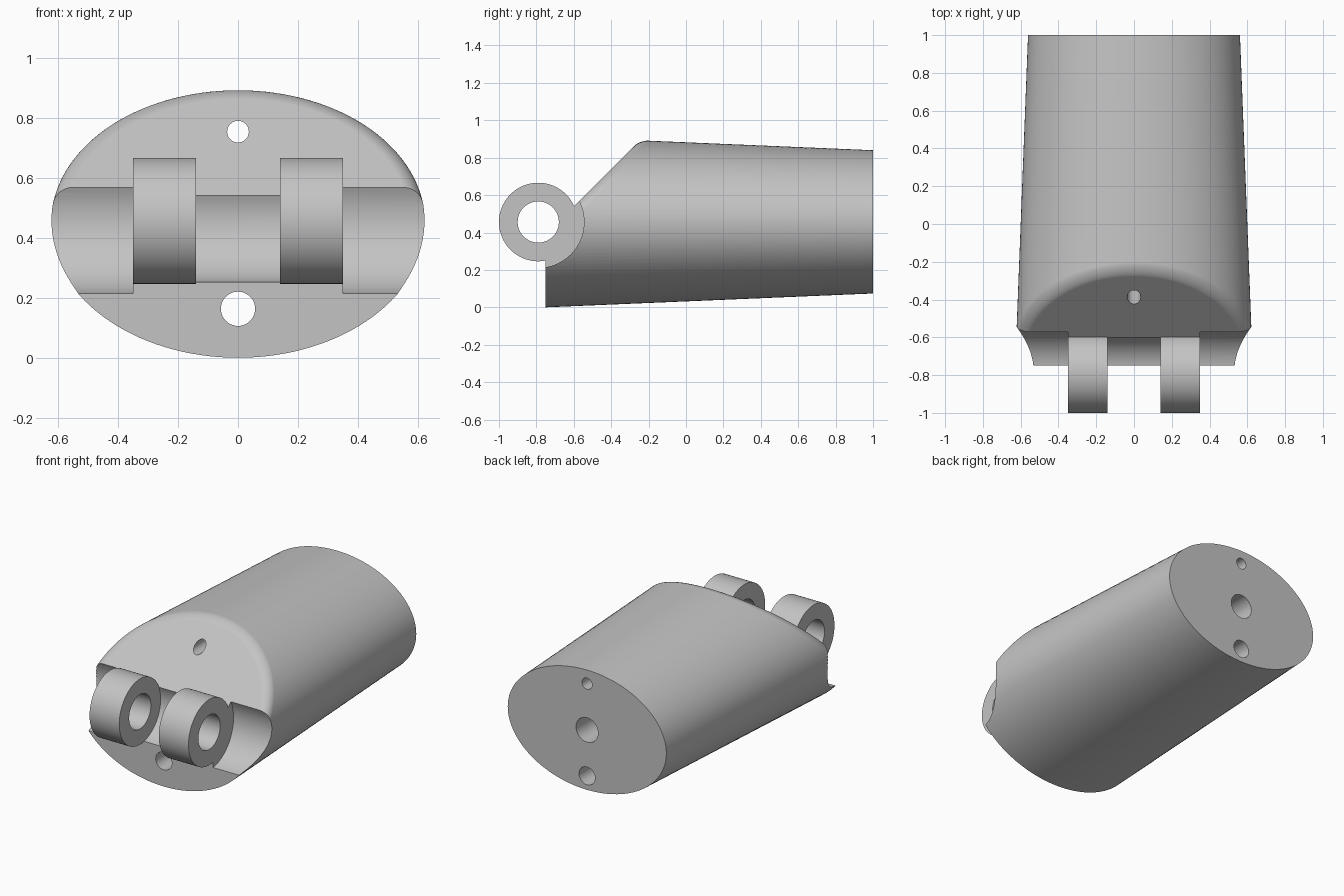
import bpy, bmesh, math
from mathutils import Vector, Matrix

cube = bpy.data.objects.get("Cube")
if cube:
    bpy.data.objects.remove(cube, do_unlink=True)

# Main dimensions
SEGS = 128
MID_Z = 0.457                  # centre height of the body
HINGE = (-0.79, 0.456)         # hinge axis y, z
KNUCKLE_R, CLEAR_R, BORE_R = 0.21, 0.245, 0.11
MIDDLE_R = 0.208               # lets the knuckles sink slightly into the body
INNER_X, OUTER_X = 0.14, 0.35  # knuckle sides
FRONT_Y, BACK_Y = -0.75, 1.0

grey = bpy.data.materials.new("plain grey")
grey.diffuse_color = (0.55, 0.55, 0.55, 1)
grey.use_nodes = True
grey.node_tree.nodes["Principled BSDF"].inputs["Base Color"].default_value = (0.55, 0.55, 0.55, 1)


def new_object(name, bm):
    bmesh.ops.recalc_face_normals(bm, faces=bm.faces)
    mesh = bpy.data.meshes.new(name)
    bm.to_mesh(mesh)
    bm.free()
    mesh.materials.append(grey)
    obj = bpy.data.objects.new(name, mesh)
    bpy.context.collection.objects.link(obj)
    return obj


def cylinder(name, axis, start, end, radius, centre, segs=96):
    """Cylinder along x or y from start to end; centre holds the other two coordinates."""
    bm = bmesh.new()
    bmesh.ops.create_cone(bm, cap_ends=True, segments=segs, radius1=radius,
                          radius2=radius, depth=end - start)
    mid = (start + end) / 2
    if axis == "X":
        turn, place = Matrix.Rotation(math.pi / 2, 4, "Y"), (mid, *centre)
    else:
        turn, place = Matrix.Rotation(math.pi / 2, 4, "X"), (centre[0], mid, centre[1])
    bm.transform(Matrix.Translation(place) @ turn)
    return new_object(name, bm)


def combine(target, tool, operation):
    mod = target.modifiers.new(tool.name, "BOOLEAN")
    mod.operation, mod.solver, mod.object = operation, "EXACT", tool
    bpy.context.view_layer.objects.active = target
    bpy.ops.object.modifier_apply(modifier=mod.name)
    bpy.data.objects.remove(tool, do_unlink=True)


def slice_off(bm, point, normal):
    """Remove everything on the normal's side of a plane and cap the opening."""
    cut = bmesh.ops.bisect_plane(bm, geom=bm.verts[:] + bm.edges[:] + bm.faces[:],
                                 plane_co=point, plane_no=normal, clear_outer=True)
    rim = [e for e in cut["geom_cut"] if isinstance(e, bmesh.types.BMEdge)]
    bmesh.ops.contextual_create(bm, geom=rim)
    return rim


# Tapered elliptical body
bm = bmesh.new()
rings = []
for y in (-1.4, BACK_Y):
    rx = 0.561 + 0.039 * (BACK_Y - y)
    rz = 0.383 + 0.0423 * (BACK_Y - y)
    rings.append([bm.verts.new((rx * math.cos(a), y, MID_Z + rz * math.sin(a)))
                  for a in (2 * math.pi * i / SEGS for i in range(SEGS))])
for i in range(SEGS):
    j = (i + 1) % SEGS
    bm.faces.new((rings[0][i], rings[0][j], rings[1][j], rings[1][i]))
for ring in rings:
    bm.faces.new(ring)

# Sloped nose with rounded rim, then the flat front
rim = slice_off(bm, Vector((0, -1.14, 0)), Vector((0, -1, 1)).normalized())
bmesh.ops.bevel(bm, geom=rim, offset=0.08, offset_type="WIDTH", segments=8,
                profile=0.5, affect="EDGES")
slice_off(bm, Vector((0, FRONT_Y, 0)), Vector((0, -1, 0)))
body = new_object("hinged_body", bm)

# Curved hinge clearances: both sides, then the middle
for s in (-1, 1):
    lo, hi = sorted((s * OUTER_X, s * 0.9))
    combine(body, cylinder("side_clearance", "X", lo, hi, CLEAR_R, HINGE), "DIFFERENCE")
combine(body, cylinder("middle_clearance", "X", -0.4, 0.4, MIDDLE_R, HINGE), "DIFFERENCE")

# Lengthwise holes: small upper, medium lower, blind centre socket in the back
for name, start, radius, z in (("upper_hole", -1.2, 0.036, 0.753),
                               ("lower_hole", -1.2, 0.057, 0.163),
                               ("centre_socket", 0.3, 0.078, 0.457)):
    combine(body, cylinder(name, "Y", start, 1.2, radius, (0, z), 48), "DIFFERENCE")

# Two bored knuckles joined to the body
for s in (-1, 1):
    lo, hi = sorted((s * INNER_X, s * OUTER_X))
    knuckle = cylinder("knuckle", "X", lo, hi, KNUCKLE_R, HINGE)
    combine(knuckle, cylinder("pin_bore", "X", lo - 0.1, hi + 0.1, BORE_R, HINGE), "DIFFERENCE")
    combine(body, knuckle, "UNION")

# Smooth shading with crisp edges
bpy.ops.object.select_all(action="DESELECT")
body.select_set(True)
bpy.context.view_layer.objects.active = body
bpy.ops.object.shade_smooth_by_angle(angle=math.radians(25))
normals = body.modifiers.new("flat_face_normals", "WEIGHTED_NORMAL")
normals.keep_sharp = True
